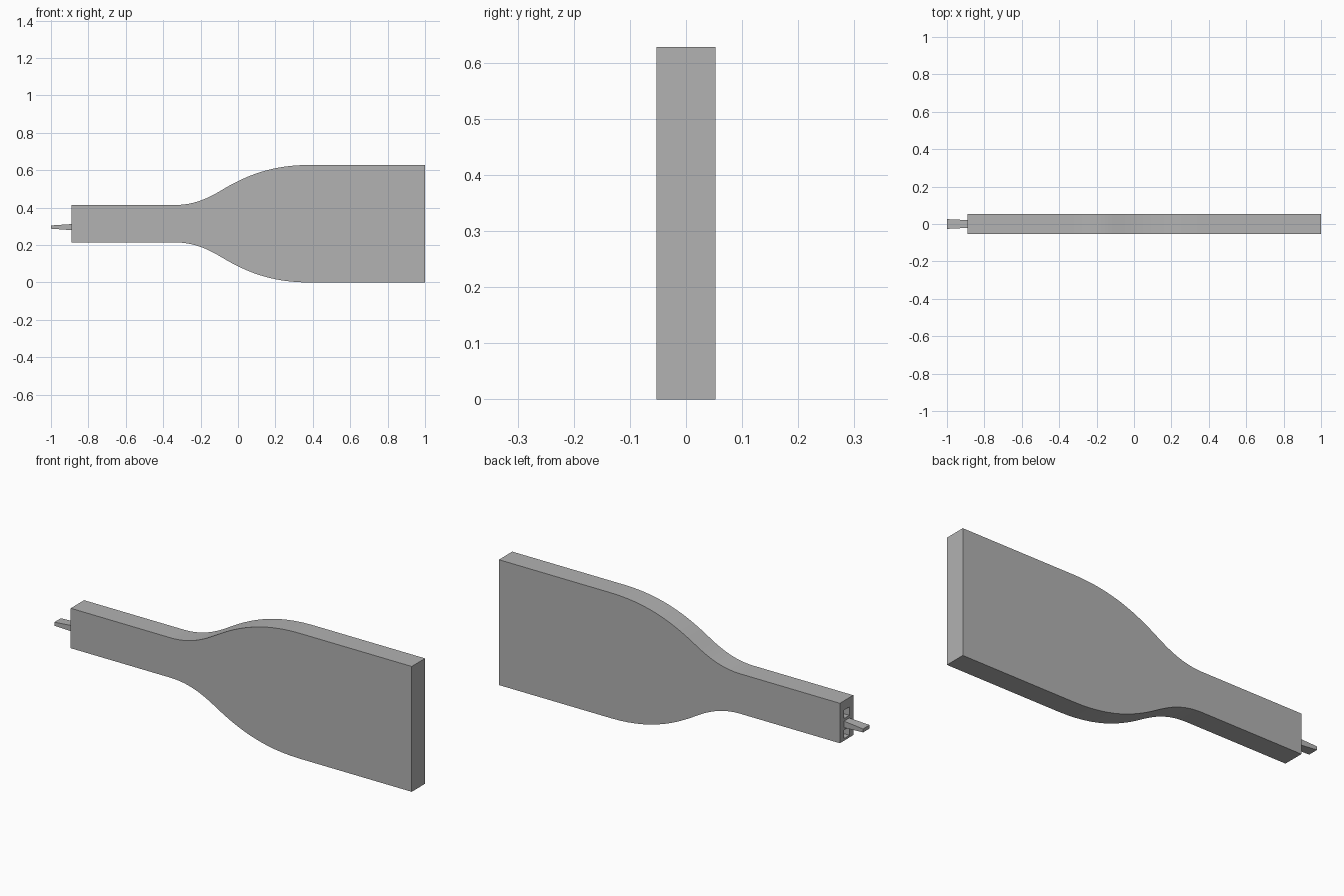
import bpy, bmesh, math
from mathutils import Vector, geometry

cube = bpy.data.objects.get("Cube")
if cube:
    bpy.data.objects.remove(cube)

grey = bpy.data.materials.new("plain grey")
grey.use_nodes = True
grey.diffuse_color = (0.445, 0.445, 0.445, 1)
grey.node_tree.nodes["Principled BSDF"].inputs["Base Color"].default_value = (0.445, 0.445, 0.445, 1)

MID = 0.314        # height of the body's centre line
HALF_Y = 0.053     # half thickness
NECK_X = -0.89
TONGUE_Z = 0.296


def finish(name, bm):
    bmesh.ops.recalc_face_normals(bm, faces=bm.faces)
    mesh = bpy.data.meshes.new(name)
    bm.to_mesh(mesh)
    bm.free()
    mesh.materials.append(grey)
    obj = bpy.data.objects.new(name, mesh)
    bpy.context.collection.objects.link(obj)
    return obj


def box(name, lo, hi):
    bm = bmesh.new()
    bmesh.ops.create_cube(bm, size=1)
    for v in bm.verts:
        v.co = [lo[i] + (v.co[i] + 0.5) * (hi[i] - lo[i]) for i in range(3)]
    return finish(name, bm)


def bezier(*pts):
    return geometry.interpolate_bezier(*[Vector((x, z, 0)) for x, z in pts], 14)


# Upper outline as half height above the centre line: neck, shoulder, wide end
shoulder = bezier((-0.34, 0.1), (-0.25, 0.1), (-0.18, 0.125), (-0.1, 0.172))
shoulder += bezier((-0.1, 0.172), (0.02, 0.245), (0.16, 0.314), (0.38, 0.314))[1:]
upper = [(NECK_X, 0.1)] + [(p.x, p.y) for p in shoulder] + [(1.0, 0.314)]
outline = upper + [(x, -h) for x, h in reversed(upper)]

# Body: mirrored outline extruded through its thickness
bm = bmesh.new()
face = bm.faces.new([bm.verts.new((x, -HALF_Y, MID + h)) for x, h in outline])
side = bmesh.ops.extrude_face_region(bm, geom=[face])
bmesh.ops.translate(bm, vec=(0, 2 * HALF_Y, 0),
                    verts=[v for v in side["geom"] if isinstance(v, bmesh.types.BMVert)])
body = finish("paddle_body", bm)

# Two sockets in the neck end, above and below the tongue
for label, s in (("upper", 1), ("lower", -1)):
    z = TONGUE_Z + s * 0.05
    cutter = box(label + "_socket_cutter", (NECK_X - 0.05, -0.022, z - 0.021),
                 (NECK_X + 0.06, 0.022, z + 0.021))
    cutter.hide_render = True
    mod = body.modifiers.new(label + "_socket", "BOOLEAN")
    mod.object = cutter
    mod.operation = "DIFFERENCE"
    mod.solver = "EXACT"
    bpy.context.view_layer.objects.active = body
    bpy.ops.object.modifier_apply(modifier=mod.name)
    bpy.data.objects.remove(cutter)

# Tongue: thins in height and flares in width toward its tip
tongue = box("end_tongue", (-1.0, -0.02, TONGUE_Z - 0.0175), (NECK_X + 0.02, 0.02, TONGUE_Z + 0.0175))
for v in tongue.data.vertices:
    if v.co.x < -0.95:
        v.co.y *= 1.3
        v.co.z = TONGUE_Z + (v.co.z - TONGUE_Z) * 0.5

# Smooth the shoulder curves, keep the corners crisp
bpy.ops.object.select_all(action="DESELECT")
body.select_set(True)
bpy.context.view_layer.objects.active = body
bpy.ops.object.shade_smooth_by_angle(angle=math.radians(30))
